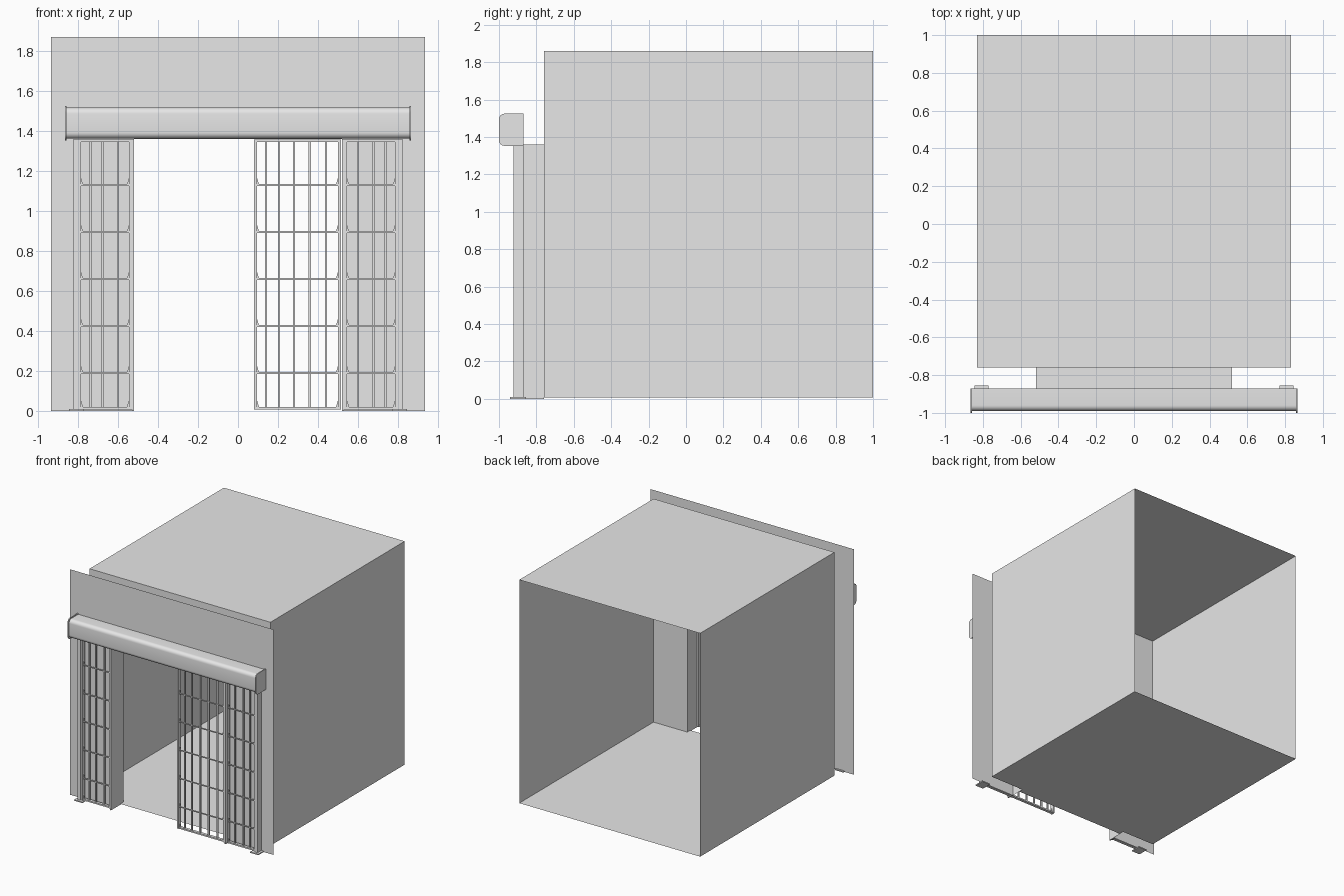
import bpy, bmesh, math

cube = bpy.data.objects.get("Cube")
if cube:
    bpy.data.objects.remove(cube, do_unlink=True)

GREY = bpy.data.materials.new("plain grey")
GREY.use_nodes = True
GREY.diffuse_color = (0.8, 0.8, 0.8, 1)
GREY.node_tree.nodes["Principled BSDF"].inputs["Base Color"].default_value = (0.8, 0.8, 0.8, 1)


def finish(name, bm, smooth=False):
    mesh = bpy.data.meshes.new(name)
    bm.to_mesh(mesh)
    bm.free()
    mesh.materials.append(GREY)
    ob = bpy.data.objects.new(name, mesh)
    bpy.context.collection.objects.link(ob)
    if smooth:
        bpy.ops.object.select_all(action='DESELECT')
        ob.select_set(True)
        bpy.context.view_layer.objects.active = ob
        bpy.ops.object.shade_smooth_by_angle(angle=math.radians(35))
    return ob


def add_face(bm, points):
    return bm.faces.new([bm.verts.new(p) for p in points])


def add_box(bm, x, y, z):
    verts = bmesh.ops.create_cube(bm, size=1)["verts"]
    for v in verts:
        v.co = [r[0] + (c + 0.5) * (r[1] - r[0]) for c, r in zip(v.co, (x, y, z))]


def add_prism(bm, points, offset):
    face = add_face(bm, points)
    geom = bmesh.ops.extrude_face_region(bm, geom=[face], use_keep_orig=True)["geom"]
    bmesh.ops.translate(bm, vec=offset, verts=[g for g in geom if isinstance(g, bmesh.types.BMVert)])
    bmesh.ops.recalc_face_normals(bm, faces=bm.faces[:])


def box(name, x, y, z):
    bm = bmesh.new()
    add_box(bm, x, y, z)
    return finish(name, bm)


# Main levels and planes
ROOM_X, ROOM_TOP, FLOOR = 0.83, 1.86, 0.007
FACADE_Y, ROOM_Y, BACK_Y = -0.87, -0.76, 1.0
DOOR_X, DOOR_TOP = 0.52, 1.36


def wall_with_door(name, half, y, bottom, top):
    bm = bmesh.new()
    right = [(DOOR_X, DOOR_TOP), (DOOR_X, bottom), (half, bottom), (half, top)]
    outline = right + [(-x, z) for x, z in reversed(right)]
    face = add_face(bm, [(x, y, z) for x, z in outline])
    face.normal_update()
    if face.normal.y > 0:
        face.normal_flip()
    finish(name, bm)


wall_with_door("facade", 0.935, FACADE_Y, 0, 1.87)
wall_with_door("room_front_wall", ROOM_X, ROOM_Y, FLOOR, ROOM_TOP)

# Room shell, open at the back
bm = bmesh.new()
add_box(bm, (-ROOM_X, ROOM_X), (ROOM_Y, BACK_Y), (FLOOR, ROOM_TOP))
bm.normal_update()
bmesh.ops.delete(bm, geom=[f for f in bm.faces if abs(f.normal.y) > 0.9], context='FACES_ONLY')
finish("room_shell", bm)

# Doorway lining and threshold
bm = bmesh.new()
path = [(-DOOR_X, 0), (-DOOR_X, DOOR_TOP), (DOOR_X, DOOR_TOP), (DOOR_X, 0)]
for (xa, za), (xb, zb) in zip(path, path[1:]):
    add_face(bm, [(xa, FACADE_Y, za), (xb, FACADE_Y, zb), (xb, ROOM_Y, zb), (xa, ROOM_Y, za)])
bmesh.ops.remove_doubles(bm, verts=bm.verts[:], dist=0.0001)
finish("doorway_lining", bm)
bm = bmesh.new()
add_face(bm, [(-DOOR_X, -0.8, FLOOR), (DOOR_X, -0.8, FLOOR),
              (DOOR_X, ROOM_Y, FLOOR), (-DOOR_X, ROOM_Y, FLOOR)])
finish("threshold", bm)


# Shutter housing with rounded front edges
def housing(name, x0, x1, front, bottom, top, radius):
    pts = [(FACADE_Y, top)]
    for cz, start in ((top - radius, 90), (bottom + radius, 180)):
        for i in range(7):
            a = math.radians(start + i * 15)
            pts.append((front + radius + radius * math.cos(a), cz + radius * math.sin(a)))
    pts.append((FACADE_Y, bottom))
    bm = bmesh.new()
    add_prism(bm, [(x0, y, z) for y, z in pts], (x1 - x0, 0, 0))
    finish(name, bm, True)


housing("shutter_housing", -0.858, 0.858, -0.99, 1.362, 1.517, 0.03)
housing("left_housing_cap", 0.857, 0.865, -1.0, 1.353, 1.525, 0.03)
housing("right_housing_cap", -0.865, -0.857, -1.0, 1.353, 1.525, 0.03)


# Barred gate panels
def gate(name, x0, x1, bars):
    bm = bmesh.new()
    edge, z0, z1 = 0.014, 0.008, 1.357
    for a, b in ((x0, x0 + edge), (x1 - edge, x1)):
        add_box(bm, (a, b), (-0.915, -0.88), (z0, z1))
    for a, b in ((z0, z0 + 0.012), (z1 - 0.012, z1)):
        add_box(bm, (x0, x1), (-0.91, -0.885), (a, b))
    for x in bars:
        add_box(bm, (x - 0.006, x + 0.006), (-0.902, -0.89), (z0, z1))
    for i in range(5):
        z = 0.19 + i * 0.235
        add_box(bm, (x0 + 0.006, x1 - 0.006), (-0.91, -0.902), (z - 0.004, z + 0.004))
    # Small gussets where the rods meet the frame
    for i in range(-1, 5):
        z = 0.19 + i * 0.235 if i >= 0 else 0.018
        for x, d in ((x0 + edge, 1), (x1 - edge, -1)):
            add_prism(bm, [(x, -0.904, z), (x + d * 0.012, -0.904, z), (x, -0.904, z + 0.04)],
                      (0, 0.008, 0))
    finish(name, bm)


gate("sliding_gate", 0.08, 0.515, (0.14, 0.205, 0.28, 0.358, 0.44))
for side, s in (("left", 1), ("right", -1)):
    xs = sorted((s * 0.53, s * 0.8))
    gate(side + "_side_gate", *xs, [s * x for x in (0.6, 0.677, 0.737)])
    # Guide posts and floor plates
    box(side + "_outer_post", sorted((s * 0.8, s * 0.826)), (-0.922, FACADE_Y), (0, 1.357))
    box(side + "_inner_post", sorted((s * 0.52, s * 0.531)), (-0.922, FACADE_Y), (0, 1.357))
    box(side + "_foot_plate", sorted((s * 0.77, s * 0.845)), (-0.94, -0.855), (0, 0.009))
